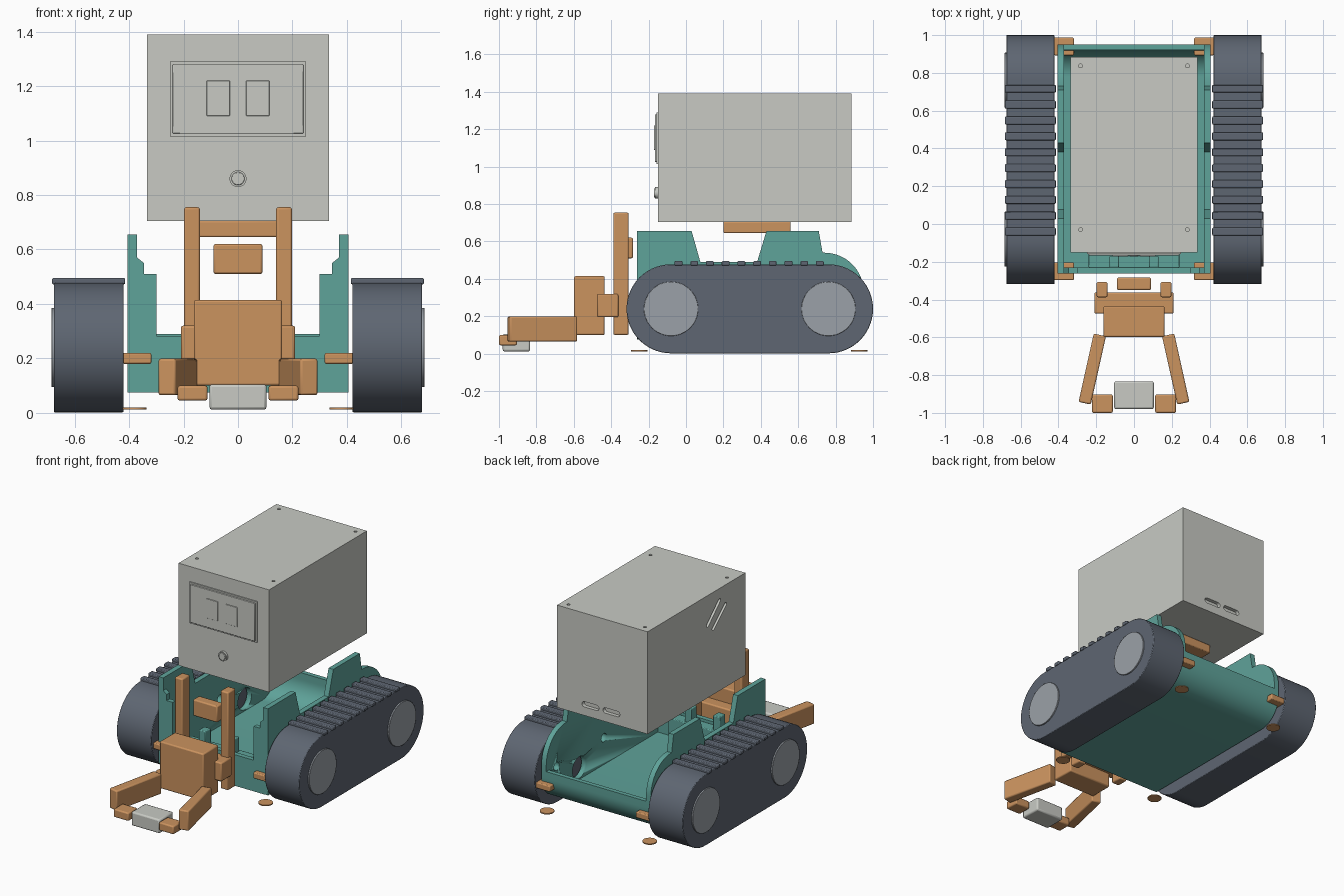
import bpy, bmesh, math
from mathutils import Matrix, Vector

if "Cube" in bpy.data.objects:
    bpy.data.objects.remove(bpy.data.objects["Cube"], do_unlink=True)


def make_material(name, code):
    srgb = [int(code[i:i + 2], 16) / 255 for i in (0, 2, 4)]
    rgb = [((c + 0.055) / 1.055) ** 2.4 for c in srgb]
    m = bpy.data.materials.new(name)
    m.use_nodes = True
    m.diffuse_color = (*rgb, 1)
    node = next(n for n in m.node_tree.nodes if n.type == "BSDF_PRINCIPLED")
    node.inputs["Base Color"].default_value = (*rgb, 1)
    return m


GREY = make_material("light grey", "C8CAC4")
TEAL = make_material("teal", "5FA39A")
ORANGE = make_material("orange", "CB935F")
RUBBER = make_material("dark slate", "5E6672")
HUB = make_material("hub grey", "9BA1A8")


def finish(name, bm, mat, bevel=0.0, smooth=True):
    bmesh.ops.recalc_face_normals(bm, faces=bm.faces)
    mesh = bpy.data.meshes.new(name)
    bm.to_mesh(mesh)
    bm.free()
    obj = bpy.data.objects.new(name, mesh)
    bpy.context.collection.objects.link(obj)
    if mat:
        mesh.materials.append(mat)
    bpy.ops.object.select_all(action="DESELECT")
    obj.select_set(True)
    bpy.context.view_layer.objects.active = obj
    if bevel:
        mod = obj.modifiers.new("soft edges", "BEVEL")
        mod.width, mod.segments = bevel, 2
    if smooth:
        bpy.ops.object.shade_smooth_by_angle(angle=math.radians(30))
    return obj


def box(name, x, y, z, mat, bevel=0.0):
    bm = bmesh.new()
    bmesh.ops.create_cube(bm, size=1)
    for v in bm.verts:
        v.co = [(a + b) / 2 + (b - a) * c for (a, b), c in zip((x, y, z), v.co)]
    return finish(name, bm, mat, bevel, smooth=bool(bevel))


def cylinder(name, center, radius, depth, axis, mat, bevel=0.0, sides=48):
    bm = bmesh.new()
    turn = Vector((0, 0, 1)).rotation_difference(Vector(axis)).to_matrix().to_4x4()
    bmesh.ops.create_cone(bm, cap_ends=True, segments=sides, radius1=radius, radius2=radius,
                          depth=depth, matrix=Matrix.Translation(center) @ turn)
    return finish(name, bm, mat, bevel)


def prism(name, points, axis, low, high, mat, bevel=0.0):
    """Extrude a 2D outline along x (outline in y, z) or y (outline in x, z)."""
    place = (lambda p: (low, *p)) if axis == "x" else (lambda p: (p[0], low, p[1]))
    bm = bmesh.new()
    face = bm.faces.new([bm.verts.new(place(p)) for p in points])
    out = bmesh.ops.extrude_face_region(bm, geom=[face])
    shift = (high - low, 0, 0) if axis == "x" else (0, high - low, 0)
    bmesh.ops.translate(bm, vec=shift, verts=[g for g in out["geom"] if isinstance(g, bmesh.types.BMVert)])
    return finish(name, bm, mat, bevel)


def arc(cy, cz, r, start, end, steps=16):
    angles = [math.radians(start + (end - start) * i / steps) for i in range(steps + 1)]
    return [(cy + r * math.cos(a), cz + r * math.sin(a)) for a in angles]


def capsule(p, q, r):
    """Outline of a rounded slot running from p to q."""
    t = math.degrees(math.atan2(q[1] - p[1], q[0] - p[0]))
    return arc(*q, r, t - 90, t + 90, 8) + arc(*p, r, t + 90, t + 270, 8)


def cut(target, cutters):
    for c in cutters:
        c.hide_render = True
        mod = target.modifiers.new("cut", "BOOLEAN")
        mod.operation, mod.solver, mod.object = "DIFFERENCE", "EXACT", c
        bpy.ops.object.select_all(action="DESELECT")
        bpy.context.view_layer.objects.active = target
        target.select_set(True)
        bpy.ops.object.modifier_apply(modifier=mod.name)
        bpy.data.objects.remove(c, do_unlink=True)


def span(s, a, b):
    return tuple(sorted((s * a, s * b)))


# Body case with screw holes, rear slots and slanted side vents
case = box("body_case", (-0.335, 0.335), (-0.15, 0.885), (0.705, 1.39), GREY)
cutters = [cylinder("screw_cutter", (x, y, 1.39), 0.01, 0.04, (0, 0, 1), None, sides=16)
           for x in (-0.283, 0.283) for y in (-0.03, 0.837)]
cutters += [prism("slot_cutter", capsule((x - 0.045, 0.78), (x + 0.045, 0.78), 0.018), "y", 0.86, 0.95, None)
            for x in (-0.067, 0.088)]
cutters += [prism("vent_cutter", capsule(p, q, 0.012), "x", -0.4, -0.31, None)
            for p, q in (((0.25, 1.19), (0.125, 1.31)), ((0.19, 1.145), (0.06, 1.26)))]
cut(case, cutters)

# Face panel, screens and button
box("face_frame", (-0.25, 0.25), (-0.158, -0.15), (1.015, 1.29), GREY)
box("face_panel", (-0.24, 0.24), (-0.167, -0.15), (1.025, 1.28), GREY, 0.003)
for s, side in ((1, "left"), (-1, "right")):
    box(side + "_screen", span(s, 0.03, 0.115), (-0.172, -0.16), (1.09, 1.22), GREY, 0.002)
cylinder("button_ring", (0, -0.157, 0.86), 0.031, 0.016, (0, 1, 0), GREY)
cylinder("button", (0, -0.162, 0.86), 0.024, 0.02, (0, 1, 0), GREY, 0.003)
box("neck_block", (-0.165, 0.165), (0.2, 0.56), (0.645, 0.705), ORANGE, 0.006)

# Chassis tub: floor curving up into a rear lip
tub = [(-0.26, 0.12), (-0.26, 0.075)] + arc(0.78, 0.245, 0.17, -90, 0)
tub += [(0.95, 0.29), (0.92, 0.29)] + arc(0.78, 0.245, 0.14, 0, -90) + [(-0.23, 0.105), (-0.23, 0.12)]
prism("chassis_tub", tub, "x", -0.375, 0.375, TEAL)

# Front plate with stepped shoulders
half = [(0.385, 0.075), (0.405, 0.095), (0.405, 0.655), (0.37, 0.655), (0.37, 0.57), (0.345, 0.55),
        (0.345, 0.51), (0.3, 0.51), (0.3, 0.283)]
prism("front_plate", half + [(-x, z) for x, z in reversed(half)], "y", -0.262, -0.23, TEAL)
box("front_ledge", (-0.24, 0.24), (-0.232, -0.155), (0.1, 0.265), TEAL, 0.005)
for s, side in ((1, "left"), (-1, "right")):
    box(side + "_ledge_post", span(s, 0.08, 0.13), (-0.23, -0.17), (0.26, 0.36), TEAL, 0.005)

wall = [(-0.26, 0.075), (-0.26, 0.655), (0.03, 0.655), (0.077, 0.49), (0.38, 0.49), (0.43, 0.655),
        (0.71, 0.655), (0.73, 0.54)]
wall += arc(0.74, 0.33, 0.21, 90, 0) + arc(0.78, 0.245, 0.17, 0, -90)
track = arc(-0.08, 0.24, 0.238, 90, 270, 28) + arc(0.762, 0.24, 0.238, -90, 90, 28)

for s, side in ((1, "left"), (-1, "right")):
    # Winged side wall with round holes
    panel = prism(side + "_wall", wall, "x", *span(s, 0.37, 0.405), TEAL)
    cut(panel, [cylinder("hole_cutter", (s * 0.39, y, z), r, 0.2, (1, 0, 0), None, sides=32)
                for y, z, r in ((0.6, 0.185, 0.072), (0.34, 0.285, 0.028), (0.84, 0.285, 0.028))])

    # Track, cleats and hubs
    prism(side + "_track", track, "x", *span(s, 0.42, 0.676), RUBBER, 0.004)
    for i in range(10):
        y = -0.04 + i * 0.084
        box(f"{side}_cleat_{i + 1}", span(s, 0.414, 0.683), (y - 0.021, y + 0.021), (0.472, 0.495), RUBBER, 0.005)
    for y, end in ((-0.08, "front"), (0.762, "rear")):
        cylinder(f"{side}_{end}_hub", (s * 0.66, y, 0.24), 0.145, 0.05, (1, 0, 0), HUB, 0.002)

    # Mounting tabs and floor discs
    for y, end in ((-0.25, "front"), (0.94, "rear")):
        box(f"{side}_{end}_tab", span(s, 0.318, 0.424), (y - 0.047, y + 0.047), (0.18, 0.22), ORANGE, 0.006)
    for y, end in ((-0.25, "front"), (0.927, "rear")):
        cylinder(f"{side}_{end}_disc", (s * 0.38, y, 0.016), 0.044, 0.007, (0, 0, 1), ORANGE)

    # Lift post, gripper arm and claw
    box(side + "_lift_post", span(s, 0.14, 0.198), (-0.388, -0.307), (0.1, 0.755), ORANGE, 0.008)
    start, end = Vector((s * 0.181, -0.588, 0.132)), Vector((s * 0.261, -0.948, 0.132))
    arm = box(side + "_gripper_arm", (-0.033, 0.033), (-0.185, 0.185), (-0.067, 0.067), ORANGE, 0.008)
    arm.location = (start + end) / 2
    arm.rotation_euler.z = math.atan2(end.y - start.y, end.x - start.x) + math.pi / 2
    box(side + "_claw", span(s, 0.112, 0.222), (-1.0, -0.903), (0.045, 0.1), ORANGE, 0.008)

# Gripper carriage and held pad
box("lift_bridge", (-0.09, 0.09), (-0.35, -0.283), (0.51, 0.62), ORANGE, 0.008)
box("gripper_crossbar", (-0.21, 0.21), (-0.475, -0.362), (0.195, 0.32), ORANGE, 0.008)
box("gripper_block", (-0.162, 0.162), (-0.598, -0.435), (0.1, 0.415), ORANGE, 0.008)
box("held_pad", (-0.105, 0.105), (-0.98, -0.833), (0.012, 0.105), GREY, 0.01)
